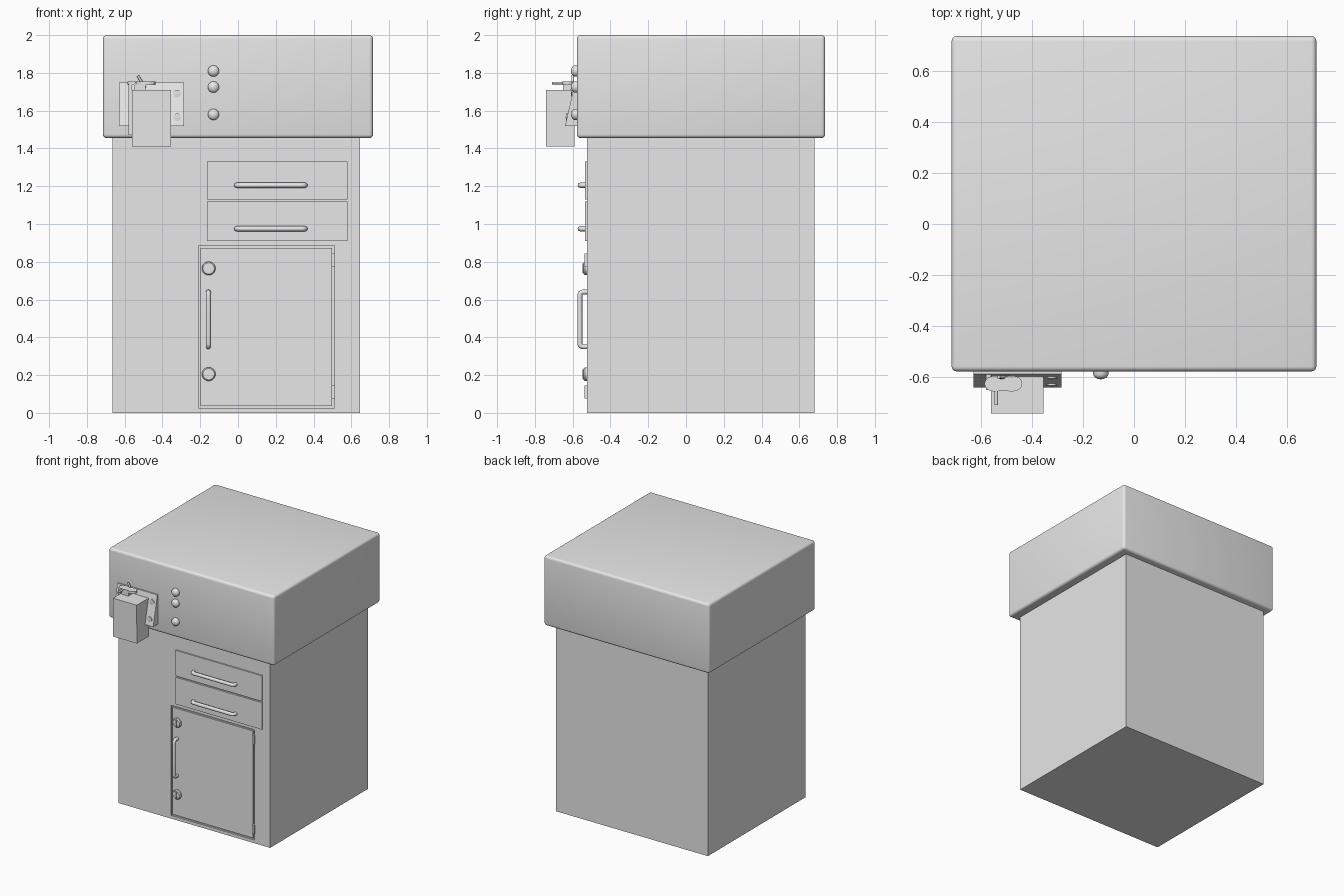
import bpy, bmesh, math
from mathutils import Vector

if "Cube" in bpy.data.objects:
    bpy.data.objects.remove(bpy.data.objects["Cube"], do_unlink=True)

GREY = (0.8, 0.8, 0.8, 1)
mat = bpy.data.materials.new("plain grey")
mat.use_nodes = True
mat.diffuse_color = GREY
mat.node_tree.nodes["Principled BSDF"].inputs["Base Color"].default_value = GREY

BODY_Y = -0.525    # cabinet front
HOOD_Y = -0.578    # hood front


def finish(name, bm, smooth=False):
    bmesh.ops.recalc_face_normals(bm, faces=bm.faces)
    mesh = bpy.data.meshes.new(name)
    bm.to_mesh(mesh)
    bm.free()
    mesh.materials.append(mat)
    ob = bpy.data.objects.new(name, mesh)
    bpy.context.collection.objects.link(ob)
    if smooth:
        bpy.ops.object.select_all(action="DESELECT")
        ob.select_set(True)
        bpy.context.view_layer.objects.active = ob
        bpy.ops.object.shade_smooth_by_angle(angle=math.radians(40))
    return ob


def box(name, x, y, z, bevel=0, skip_bottom=False):
    bm = bmesh.new()
    bmesh.ops.create_cube(bm, size=1)
    for v in bm.verts:
        v.co = [a[0] if c < 0 else a[1] for c, a in zip(v.co, (x, y, z))]
    if bevel:
        edges = [e for e in bm.edges
                 if not (skip_bottom and all(v.co.z == z[0] for v in e.verts))]
        bmesh.ops.bevel(bm, geom=edges, offset=bevel, segments=4,
                        profile=0.5, affect="EDGES")
    return finish(name, bm, bevel > 0)


def extrude(name, outline, vec):
    """Prism from a flat outline of 3D points."""
    bm = bmesh.new()
    face = bm.faces.new([bm.verts.new(p) for p in outline])
    new = bmesh.ops.extrude_face_region(bm, geom=[face])["geom"]
    bmesh.ops.translate(bm, vec=vec,
                        verts=[g for g in new if isinstance(g, bmesh.types.BMVert)])
    return finish(name, bm)


def turned(name, x, y, z, profile, steps=24):
    """Lathe (radius, outward distance) pairs about an axis facing the front."""
    bm = bmesh.new()
    verts = [bm.verts.new((x + r, y - d, z)) for r, d in profile]
    edges = [bm.edges.new(p) for p in zip(verts, verts[1:])]
    bmesh.ops.spin(bm, geom=verts + edges, cent=(x, y, z), axis=(0, 1, 0),
                   angle=math.tau, steps=steps)
    bmesh.ops.remove_doubles(bm, verts=bm.verts, dist=0.0001)
    return finish(name, bm, True)


def rod(name, points, radius):
    """Round bar with softened corners along a path."""
    path = [Vector(points[0])]
    for a, b, c in zip(points, points[1:], points[2:]):
        a, b, c = Vector(a), Vector(b), Vector(c)
        p, q = b + (a - b).normalized() * 0.02, b + (c - b).normalized() * 0.02
        path += [p.lerp(b, t).lerp(b.lerp(q, t), t) for t in (0, 0.25, 0.5, 0.75, 1)]
    path.append(Vector(points[-1]))
    curve = bpy.data.curves.new(name, "CURVE")
    curve.dimensions = "3D"
    curve.bevel_depth = radius
    curve.bevel_resolution = 2
    curve.use_fill_caps = True
    spline = curve.splines.new("POLY")
    spline.points.add(len(path) - 1)
    for sp, co in zip(spline.points, path):
        sp.co = (*co, 1)
    spline.use_smooth = True
    curve.materials.append(mat)
    ob = bpy.data.objects.new(name, curve)
    bpy.context.collection.objects.link(ob)


# Cabinet with a shallow door opening, and the hood
cabinet = box("cabinet", (-0.665, 0.645), (BODY_Y, 0.68), (0, 1.46))
cutter = box("door_opening_cutter", (-0.21, 0.51), (-0.6, BODY_Y + 0.012), (0.025, 0.885))
cutter.hide_render = True
cutter.hide_viewport = True
cut = cabinet.modifiers.new("door opening", "BOOLEAN")
cut.object = cutter
cut.solver = "EXACT"
box("hood", (-0.715, 0.715), (HOOD_Y, 0.737), (1.455, 2), 0.02, True)

# Door with hinges, locks and upright handle
box("door", (-0.198, 0.498), (BODY_Y, BODY_Y + 0.02), (0.037, 0.873))
for z in (0.11, 0.81):
    box("door_hinge", (0.495, 0.514), (-0.537, BODY_Y + 0.01), (z - 0.035, z + 0.035))
for z in (0.205, 0.765):
    turned("door_lock", -0.155, BODY_Y, z,
           [(0.036, 0), (0.036, 0.01), (0.03, 0.017), (0.018, 0.017), (0, 0.02)])
    box("lock_grip", (-0.161, -0.149), (-0.549, BODY_Y), (z - 0.025, z + 0.025))
rod("door_handle", [(-0.157, BODY_Y, 0.35), (-0.157, -0.562, 0.35),
                    (-0.157, -0.562, 0.64), (-0.157, BODY_Y, 0.64)], 0.013)

# Drawers with bar handles
for zs, zh in (((1.13, 1.33), 1.205), ((0.91, 1.12), 0.975)):
    box("drawer_front", (-0.165, 0.58), (-0.535, BODY_Y + 0.01), zs)
    rod("drawer_handle", [(-0.007, BODY_Y, zh), (-0.007, -0.56, zh),
                          (0.355, -0.56, zh), (0.355, BODY_Y, zh)], 0.014)

# Domed buttons
for z in (1.58, 1.725, 1.81):
    turned("button", -0.13, HOOD_Y, z,
           [(0.03, -0.005), (0.03, 0.01)] +
           [(0.03 * math.cos(a * math.pi / 8), 0.01 + 0.021 * math.sin(a * math.pi / 8))
            for a in range(1, 5)])

# Wedge mount and its screws
wedge = [(-0.63, HOOD_Y + 0.005, 1.52), (-0.63, -0.64, 1.52),
         (-0.63, -0.588, 1.75), (-0.63, HOOD_Y + 0.005, 1.75)]
extrude("mount_bracket", wedge, (0.345, 0, 0))
for z, y in ((1.565, -0.628), (1.69, -0.6)):
    turned("mount_screw", -0.322, y, z, [(0.02, -0.01), (0.02, 0.006), (0, 0.009)], 16)

# Dispenser box hanging on the mount
box("dispenser_lower", (-0.56, -0.355), (-0.74, -0.59), (1.41, 1.56))
box("dispenser_upper", (-0.56, -0.355), (-0.742, -0.59), (1.56, 1.71))
box("dispenser_side_arm", (-0.58, -0.56), (-0.65, -0.59), (1.47, 1.74))

# Bow-tie turning lever on a post, with pin and small tilted latch
box("lever_post", (-0.55, -0.49), (-0.652, -0.61), (1.7, 1.74))
outline = []
for i in range(32):
    a = math.tau * i / 32
    outline.append((-0.512 + 0.074 * math.cos(a),
                    -0.626 + math.sin(a) * (0.026 + 0.018 * abs(math.cos(a))), 1.737))
extrude("lever_plate", outline, (0, 0, 0.018))
rod("lever_pin", [(-0.54, -0.71, 1.746), (-0.54, -0.65, 1.746)], 0.007)
rod("latch", [(-0.53, -0.6, 1.785), (-0.492, -0.6, 1.72)], 0.007)
